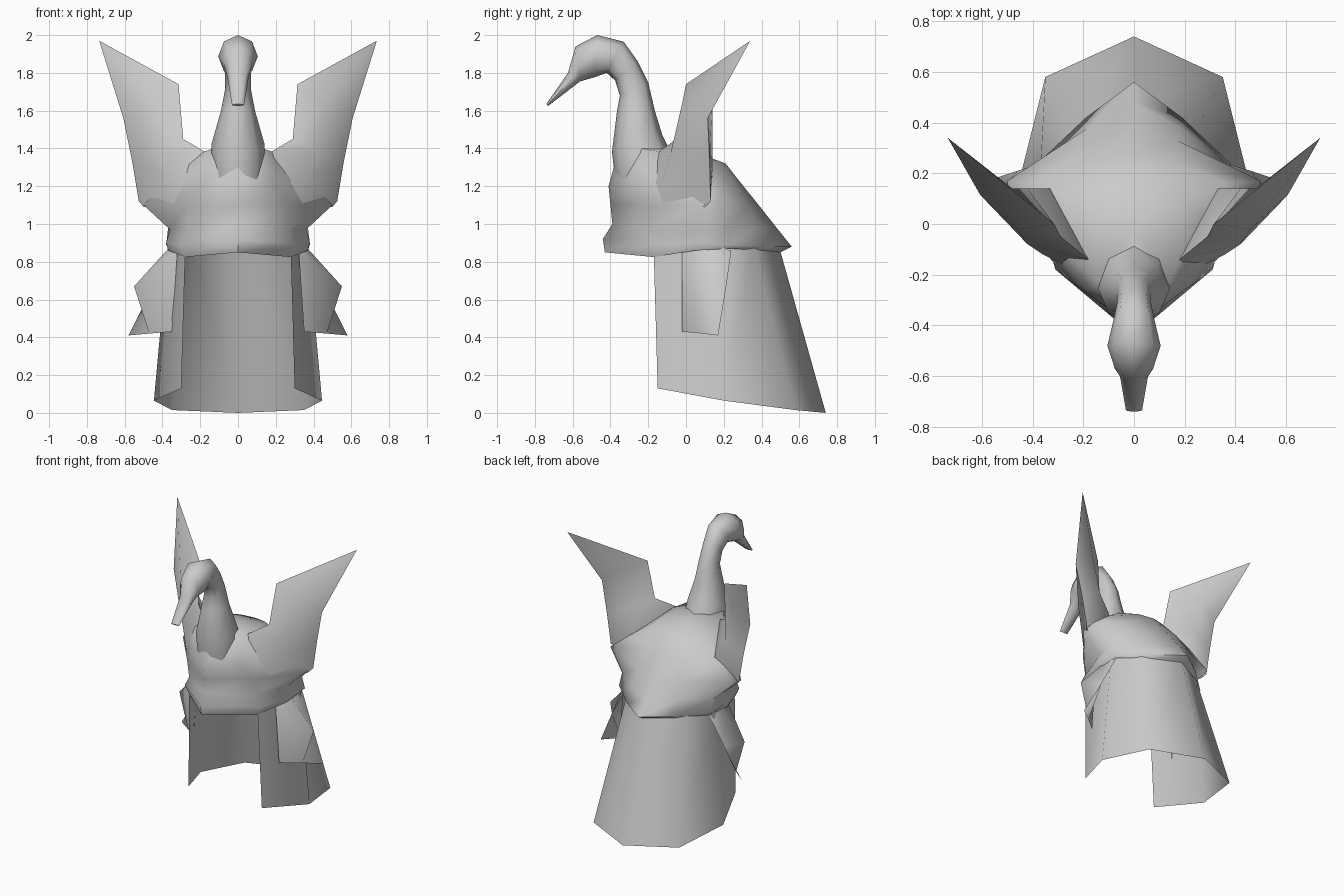
import bpy, bmesh, math

if "Cube" in bpy.data.objects:
    bpy.data.objects.remove(bpy.data.objects["Cube"])

metal = bpy.data.materials.new("grey_metal")
metal.diffuse_color = (0.6, 0.6, 0.6, 1)
metal.use_nodes = True
metal.node_tree.nodes["Principled BSDF"].inputs["Base Color"].default_value = metal.diffuse_color


def loft(name, rows, closed=False, cap=False, mirror=False, angle=75):
    """Skin neighbouring rows of points; a one-point row makes a tip."""
    bm = bmesh.new()
    vs = [[bm.verts.new(p) for p in r] for r in rows]
    for a, b in zip(vs, vs[1:]):
        n = max(len(a), len(b))
        for i in range(n if closed else n - 1):
            j = (i + 1) % n
            quad = [a[i % len(a)], a[j % len(a)], b[j % len(b)], b[i % len(b)]]
            bm.faces.new(list(dict.fromkeys(quad)))
    if cap:
        bm.faces.new(vs[-1])
    bmesh.ops.recalc_face_normals(bm, faces=bm.faces)
    me = bpy.data.meshes.new(name)
    bm.to_mesh(me)
    bm.free()
    me.materials.append(metal)
    ob = bpy.data.objects.new(name, me)
    bpy.context.collection.objects.link(ob)
    bpy.ops.object.select_all(action='DESELECT')
    ob.select_set(True)
    bpy.context.view_layer.objects.active = ob
    bpy.ops.object.shade_smooth_by_angle(angle=math.radians(angle))
    if mirror:
        ob.modifiers.new("mirror", 'MIRROR').use_mirror_merge = False
    return ob


def both(half):
    """Complete a half row, front centre to back centre, with its mirror image."""
    flip = [(-x, y, z) for x, y, z in half if x > 0]
    return half + flip[::-1]


# Helmet dome with its brow rim
dome = [
    [(0, -.43, .85), (.28, -.17, .825), (.37, .05, .86), (.36, .24, .87), (.19, .39, .86), (0, .5, .85)],
    [(0, -.44, .92), (.31, -.18, .89), (.38, .06, .9), (.38, .24, .89), (.19, .42, .88), (0, .56, .88)],
    [(0, -.39, 1.0), (.26, -.2, .97), (.36, .07, .97), (.37, .22, .98), (.18, .38, .98), (0, .48, .98)],
    [(0, -.4, 1.1), (.27, -.21, 1.1), (.5, .07, 1.1), (.5, .17, 1.12), (.17, .33, 1.1), (0, .385, 1.1)],
    [(0, -.41, 1.2), (.2, -.26, 1.22), (.36, -.05, 1.25), (.36, .16, 1.23), (.16, .25, 1.23), (0, .28, 1.23)],
    [(0, -.36, 1.38), (.13, -.24, 1.4), (.19, -.12, 1.38), (.2, .08, 1.35), (.1, .17, 1.335), (0, .21, 1.32)],
    [(0, 0, 1.4)],
]
loft("helmet_dome", [both(r) for r in dome], closed=True)

# Curtain guarding the neck, open at the face
hem_top = [(0, .49, .89), (.24, .355, .89), (.37, .2, .89), (.28, -.17, .83)]
hem_low = [(0, .74, 0), (.35, .58, .015), (.445, .2, .065), (.3, -.15, .13)]


def around(half):
    return [(-x, y, z) for x, y, z in half[:0:-1]] + half


loft("neck_curtain", [around(hem_top), around(hem_low)])

# Flared side flaps
loft("side_flap", [
    [(.32, -.02, .87), (.36, .1, .88), (.36, .24, .86)],
    [(.335, -.02, .65), (.55, .1, .67), (.46, .21, .65)],
    [(.35, -.02, .43), (.47, .085, .42), (.58, .17, .41)]], mirror=True)

# Raised wings, each ring: inner, front, outer and back corner
loft("wing", [
    [(.2, -.2, 1.2), (.34, -.12, 1.1), (.5, .1, 1.09), (.3, .14, 1.18)],
    [(.18, -.14, 1.385), (.36, -.12, 1.24), (.525, .13, 1.12), (.34, .14, 1.27)],
    [(.29, -.05, 1.45), (.42, -.08, 1.38), (.56, .125, 1.33), (.42, .14, 1.4)],
    [(.315, 0, 1.74), (.46, -.02, 1.64), (.607, .115, 1.56), (.48, .14, 1.66)],
    [(.735, .34, 1.97)]], closed=True, mirror=True)

# Bird neck, head and beak: front y, z, back y, z, half width
spine = [(-.37, 1.2, -.05, 1.32, .14), (-.392, 1.38, -.125, 1.47, .14),
         (-.365, 1.6, -.165, 1.6, .09), (-.35, 1.68, -.2, 1.75, .068),
         (-.375, 1.76, -.255, 1.86, .068), (-.42, 1.8, -.33, 1.965, .08),
         (-.49, 1.775, -.47, 2.0, .105), (-.56, 1.755, -.585, 1.94, .075),
         (-.58, 1.74, -.625, 1.8, .055), (-.73, 1.625, -.74, 1.635, .032)]
rings = []
for fy, fz, by, bz, w in spine:
    ring = []
    for k in range(8):
        a = k * math.pi / 4
        t = (1 - math.cos(a)) / 2
        ring.append((w * math.sin(a), fy + (by - fy) * t, fz + (bz - fz) * t))
    rings.append(ring)
loft("bird_neck_and_head", rings, closed=True, cap=True)
